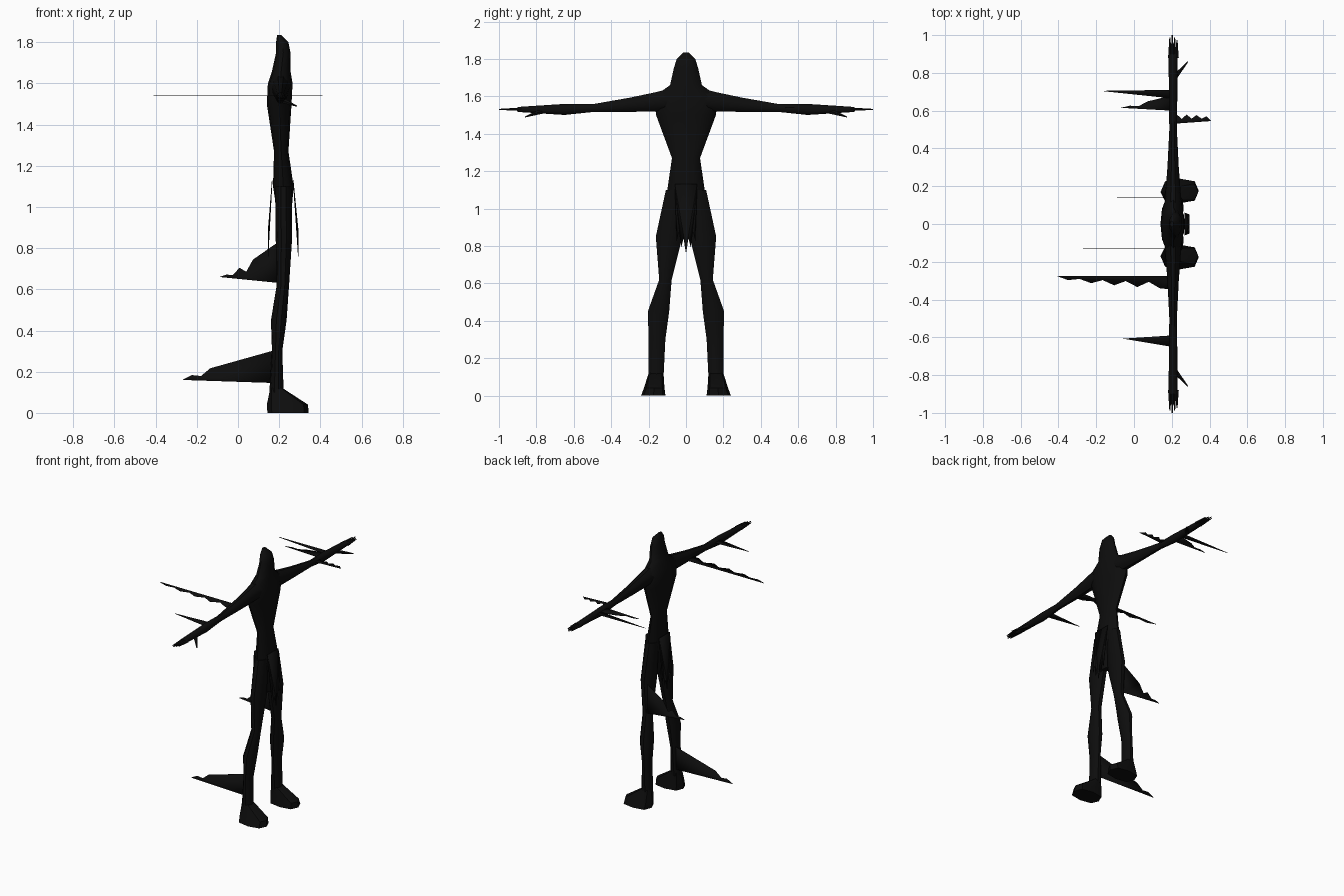
import bpy
import bmesh
import math
from mathutils import Vector

cube = bpy.data.objects.get("Cube")
if cube:
    bpy.data.objects.remove(cube, do_unlink=True)

black = bpy.data.materials.new("shadow black")
black.use_nodes = True
shade = (.004, .004, .004, 1)
black.diffuse_color = shade
black.node_tree.nodes["Principled BSDF"].inputs["Base Color"].default_value = shade


def finish(name, bm):
    """Turn a bmesh into a coloured object, smooth except at sharp edges."""
    bmesh.ops.recalc_face_normals(bm, faces=bm.faces[:])
    mesh = bpy.data.meshes.new(name)
    bm.to_mesh(mesh)
    bm.free()
    mesh.materials.append(black)
    obj = bpy.data.objects.new(name, mesh)
    bpy.context.collection.objects.link(obj)
    bpy.ops.object.select_all(action="DESELECT")
    obj.select_set(True)
    bpy.context.view_layer.objects.active = obj
    bpy.ops.object.shade_smooth_by_angle(angle=math.radians(40))
    return obj


def squash(value, power):
    return math.copysign(abs(value) ** power, value)


def loft(name, sections, sides=10, power=1):
    """Skin rings, each given as centre, first half axis and second half axis."""
    bm = bmesh.new()
    rings = []
    for centre, axis_a, axis_b in sections:
        ring = []
        for i in range(sides):
            angle = math.tau * i / sides
            across = axis_a * squash(math.cos(angle), power)
            along = axis_b * squash(math.sin(angle), power)
            ring.append(bm.verts.new(centre + across + along))
        rings.append(ring)
    for lower, upper in zip(rings, rings[1:]):
        for i in range(sides):
            j = (i + 1) % sides
            bm.faces.new((lower[i], lower[j], upper[j], upper[i]))
    bm.faces.new(rings[0])
    bm.faces.new(rings[-1])
    return finish(name, bm)


def flat_ring(x, y, z, depth, width):
    return Vector((x, y, z)), Vector((depth, 0, 0)), Vector((0, width, 0))


def upright_ring(x, y, z, depth, height):
    return Vector((x, y, z)), Vector((depth, 0, 0)), Vector((0, 0, height))


def spike(name, start, end, radius, tip_radius):
    """Tapered rod for fingers and thumbs."""
    start, end = Vector(start), Vector(end)
    direction = end - start
    bm = bmesh.new()
    bmesh.ops.create_cone(bm, cap_ends=True, segments=5, radius1=radius,
                          radius2=tip_radius, depth=direction.length)
    turn = direction.to_track_quat("Z", "Y").to_matrix().to_4x4()
    turn.translation = (start + end) / 2
    bm.transform(turn)
    return finish(name, bm)


def plate(name, points):
    """Thin sheet filling an outline."""
    bm = bmesh.new()
    face = bm.faces.new([bm.verts.new(point) for point in points])
    bmesh.ops.triangulate(bm, faces=[face])
    obj = finish(name, bm)
    solid = obj.modifiers.new("thickness", "SOLIDIFY")
    solid.thickness = .003
    solid.offset = 0
    return obj


def ribbon(name, straight, ragged, tip, notches=1, start=0, taper=1):
    """Pointed sheet with one straight edge and one torn edge."""
    straight, ragged, tip = Vector(straight), Vector(ragged), Vector(tip)
    points = [tip, straight, ragged]
    steps = 2 * notches
    for i in range(1, steps):
        t = start + (1 - start) * i / steps
        bite = 1 if i % 2 else .5
        spread = (ragged - straight) * (1 - t) ** taper * bite
        points.append(straight.lerp(tip, t) + spread)
    return plate(name, points)


# Hooded head, chest, waist and hips: height, middle, half depth, half width
body = [
    (.85, .23, .02, .03), (1.1, .22, .05, .1), (1.27, .21, .035, .075),
    (1.5, .2, .06, .16), (1.6, .205, .06, .17), (1.66, .21, .045, .085),
    (1.75, .22, .035, .065), (1.8, .215, .03, .05), (1.835, .2, .01, .015),
]
loft("hooded_body", [flat_ring(x, 0, z, d, w) for z, x, d, w in body], sides=12)

# Legs and feet: height, middle, sideways offset, half depth, half width
leg = [
    (1.1, .22, .06, .04, .05), (.85, .223, .09, .04, .075),
    (.62, .218, .11, .03, .035), (.45, .198, .147, .038, .06),
    (.3, .19, .155, .025, .047), (.1, .187, .16, .035, .042),
]
foot = [(.12, .187, .16, .03, .04), (.04, .24, .17, .1, .055), (0, .243, .175, .1, .065)]

# Arms: reach, height, half depth, half height
arm = [
    (.1, 1.58, .045, .06), (.17, 1.57, .04, .053), (.3, 1.555, .03, .04),
    (.5, 1.537, .02, .022), (.65, 1.53, .022, .031), (.9, 1.53, .024, .014),
]

# Paired limbs
for side, word in ((1, "left"), (-1, "right")):
    loft(word + "_leg", [flat_ring(x, y * side, z, d, w) for z, x, y, d, w in leg])
    loft(word + "_foot", [flat_ring(x, y * side, z, d, w) for z, x, y, d, w in foot],
         sides=8, power=.7)
    loft(word + "_arm", [upright_ring(.207, y * side, z, d, h) for y, z, d, h in arm])
    for i in range(4):
        x = .19 + i / 80
        reach = 1 - abs(i - 1) / 80
        spike(f"{word}_finger_{i + 1}", (x, .88 * side, 1.53),
              (x, reach * side, 1.53), .01, .003)
    spike(word + "_thumb", (.21, .77 * side, 1.52), (.285, .86 * side, 1.49), .015, .003)

# Torn waist cloth, deepest in the middle, front and back
for word, top, bottom in (("front", .268, .293), ("back", .166, .146)):
    hem = [(bottom, y / 80, .76 + abs(y) / 60 + .07 * (y % 2)) for y in range(-4, 5)]
    plate(word + "_cloth", [(top, .06, 1.13), (top, -.06, 1.13)] + hem)

# Level ribbons trailing from the arms
level = 1.54
ribbon("left_wrist_ribbon", (.2, .71, level), (.2, .665, level), (-.18, .705, level))
ribbon("left_forearm_ribbon", (.2, .6, level), (.2, .68, level), (-.07, .615, level),
       notches=2, start=.3)
ribbon("left_elbow_ribbon", (.2, .53, level), (.2, .58, level), (.41, .545, level),
       notches=4, taper=.3)
ribbon("right_upper_arm_ribbon", (.2, -.275, level), (.2, -.345, level),
       (-.41, -.275, level), notches=5, taper=.5)
ribbon("right_forearm_ribbon", (.2, -.59, level), (.2, -.65, level), (-.06, -.607, level))

# Upright ribbons behind the knee and ankle
ribbon("left_knee_ribbon", (.21, .14, .63), (.21, .14, .84), (-.09, .14, .66),
       notches=3, start=.35, taper=1.2)
ribbon("right_ankle_ribbon", (.18, -.13, .145), (.18, -.13, .305), (-.27, -.13, .16),
       notches=2, start=.6, taper=.8)
